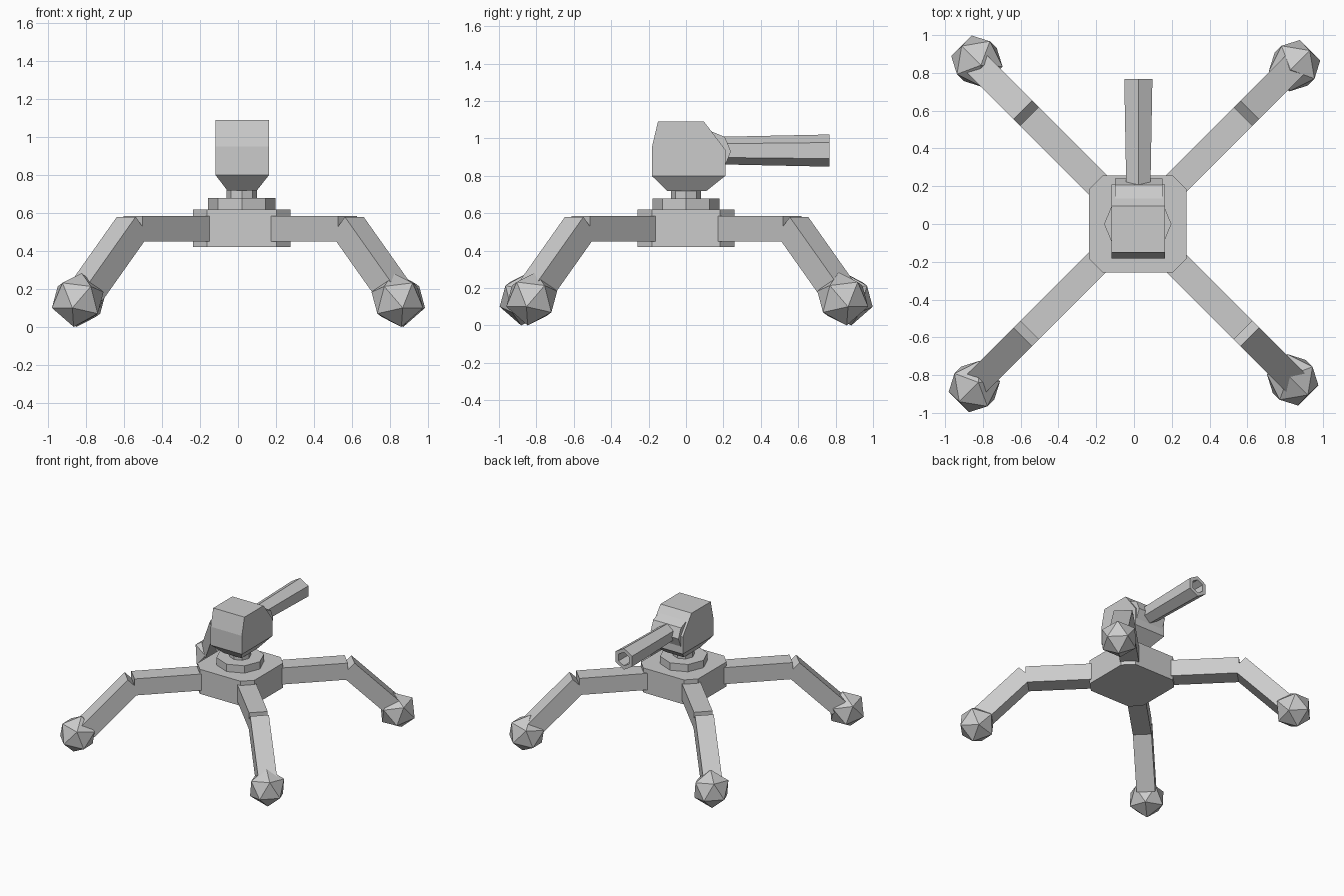
import bpy, bmesh
from math import sin, cos, pi, radians
from mathutils import Vector, Matrix

if "Cube" in bpy.data.objects:
    bpy.data.objects.remove(bpy.data.objects["Cube"])

CX = 0.02  # turret centre in x


def loft(name, rings, matrix=None):
    """Skin a series of equal-length point rings and cap both ends."""
    bm = bmesh.new()
    vr = [[bm.verts.new(p) for p in ring] for ring in rings]
    n = len(vr[0])
    for a, b in zip(vr, vr[1:]):
        for i in range(n):
            j = (i + 1) % n
            bm.faces.new((a[i], a[j], b[j], b[i]))
    bm.faces.new(vr[0][::-1])
    bm.faces.new(vr[-1])
    if matrix:
        bm.transform(matrix)
    bmesh.ops.recalc_face_normals(bm, faces=bm.faces)
    return finish(name, bm)


def finish(name, bm):
    me = bpy.data.meshes.new(name)
    bm.to_mesh(me)
    bm.free()
    ob = bpy.data.objects.new(name, me)
    bpy.context.collection.objects.link(ob)
    return ob


def circle(n, r, start=0.0):
    return [(r * cos(start + 2 * pi * i / n), r * sin(start + 2 * pi * i / n)) for i in range(n)]


def flat(pts, z, cx=CX):
    return [(cx + x, y, z) for x, y in pts]


def rect(x0, x1, y0, y1, z):
    return [(x0, y0, z), (x1, y0, z), (x1, y1, z), (x0, y1, z)]


# Chassis: square block with chamfered corners
h, c = 0.258, 0.183
plan = [(h, -c), (h, c), (c, h), (-c, h), (-h, c), (-h, -c), (-c, -h), (c, -h)]
loft("chassis", [flat(plan, 0.42), flat(plan, 0.62)])

# Turntable ring and neck
for name, r, z0, z1 in (("turntable", 0.178, 0.61, 0.68), ("neck", 0.08, 0.67, 0.735)):
    loft(name, [flat(circle(8, r), z0), flat(circle(8, r), z1)])

# Turret head: extruded side profile on a tapered base
X0, X1 = -0.118, 0.163
side = [(-0.183, 0.80), (0.21, 0.80), (0.21, 0.94), (0.096, 1.09), (-0.15, 1.09), (-0.183, 0.95)]
loft("turret_head", [[(x, y, z) for y, z in side] for x in (X0, X1)])
loft("turret_base", [rect(-0.057, 0.10, -0.10, 0.11, 0.72), rect(X0, X1, -0.183, 0.21, 0.80)])

# Mantlet: octagonal drum lying across the turret
loft("gun_mantlet", [[(x, 0.13 + a, 0.93 + b) for a, b in circle(8, 0.11)] for x in (-0.10, 0.15)])

# Barrel: flared hexagonal tube with a bore
stations = [(0.20, 0.074), (0.767, 0.086), (0.767, 0.055), (0.60, 0.052)]
loft("gun_barrel", [[(CX + 0.003 + a, y, 0.935 + b) for a, b in circle(6, r, pi / 2)]
                    for y, r in stations])

# Four legs: level thigh, shin dropping at 45 degrees, faceted foot
W = 0.07
thigh = [(0.15, 0.45), (0.80, 0.45), (0.80, 0.585), (0.15, 0.585)]
shin = [(0.85, 0.58), (0.753, 0.483), (1.10, 0.136), (1.197, 0.233)]
feet = [("back_right", 45, (0.85, 0.838)), ("back_left", 135, (-0.832, 0.862)),
        ("front_left", 225, (-0.845, -0.86)), ("front_right", 315, (0.84, -0.825))]
for name, deg, (fx, fy) in feet:
    turn = Matrix.Translation((0.012, 0.003, 0)) @ Matrix.Rotation(radians(deg), 4, 'Z')
    for part, prof in (("thigh", thigh), ("shin", shin)):
        loft(f"{name}_{part}", [[(r, s, z) for r, z in prof] for s in (-W, W)], turn)
    bm = bmesh.new()
    bmesh.ops.create_icosphere(bm, subdivisions=1, radius=0.145)
    bm.transform(Matrix.Rotation(radians(deg), 4, 'Z') @ Matrix.Rotation(radians(-12), 4, 'Y'))
    low = min(v.co.z for v in bm.verts)
    bm.transform(Matrix.Translation((fx, fy, -low)))
    finish(f"{name}_foot", bm)
